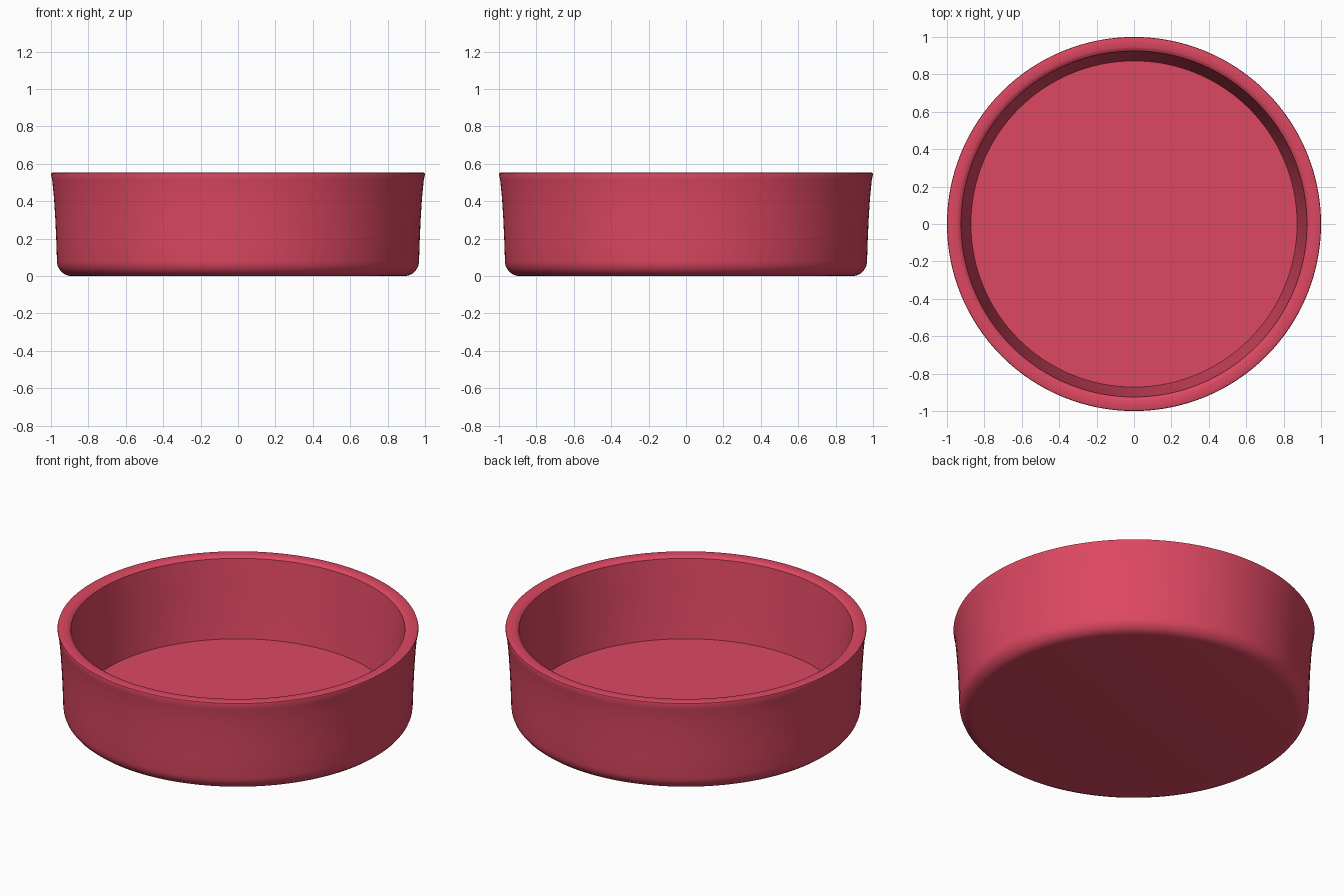
import bpy, bmesh, math

if "Cube" in bpy.data.objects:
    bpy.data.objects.remove(bpy.data.objects["Cube"])

SEGMENTS = 128

# single flat colour
red = bpy.data.materials.new("raspberry red")
red.diffuse_color = (0.72, 0.064, 0.12, 1.0)
red.use_nodes = True
red.node_tree.nodes["Principled BSDF"].inputs["Base Color"].default_value = red.diffuse_color

# cross-section (radius, height): underside, rounded foot, flared wall, rim, inside, floor
foot = [(0.89 + 0.078 * math.sin(a), 0.08 - 0.08 * math.cos(a))
        for a in (math.radians(15 * i) for i in range(7))]
wall = [(0.972, 0.20), (0.977, 0.31), (0.984, 0.42), (0.993, 0.51), (1.0, 0.545)]
rim = [(0.998, 0.551), (0.99, 0.554), (0.945, 0.554), (0.938, 0.551), (0.925, 0.542)]
inside = [(0.905, 0.36), (0.889, 0.20), (0.872, 0.075)]
profile = foot + wall + rim + inside

# revolve the cross-section into a dish, closing underside and floor with discs
bm = bmesh.new()
rings = []
for r, z in profile:
    rings.append([bm.verts.new((r * math.cos(t), r * math.sin(t), z))
                  for t in (2 * math.pi * k / SEGMENTS for k in range(SEGMENTS))])
for low, high in zip(rings, rings[1:]):
    for k in range(SEGMENTS):
        n = (k + 1) % SEGMENTS
        bm.faces.new((low[k], low[n], high[n], high[k]))
bm.faces.new(rings[0][::-1])
bm.faces.new(rings[-1])
bmesh.ops.recalc_face_normals(bm, faces=bm.faces)

mesh = bpy.data.meshes.new("round_dish")
bm.to_mesh(mesh)
bm.free()
mesh.materials.append(red)
dish = bpy.data.objects.new("round_dish", mesh)
bpy.context.collection.objects.link(dish)

# smooth walls with crisp rim and floor edges
bpy.context.view_layer.objects.active = dish
dish.select_set(True)
bpy.ops.object.shade_smooth_by_angle(angle=math.radians(30))
